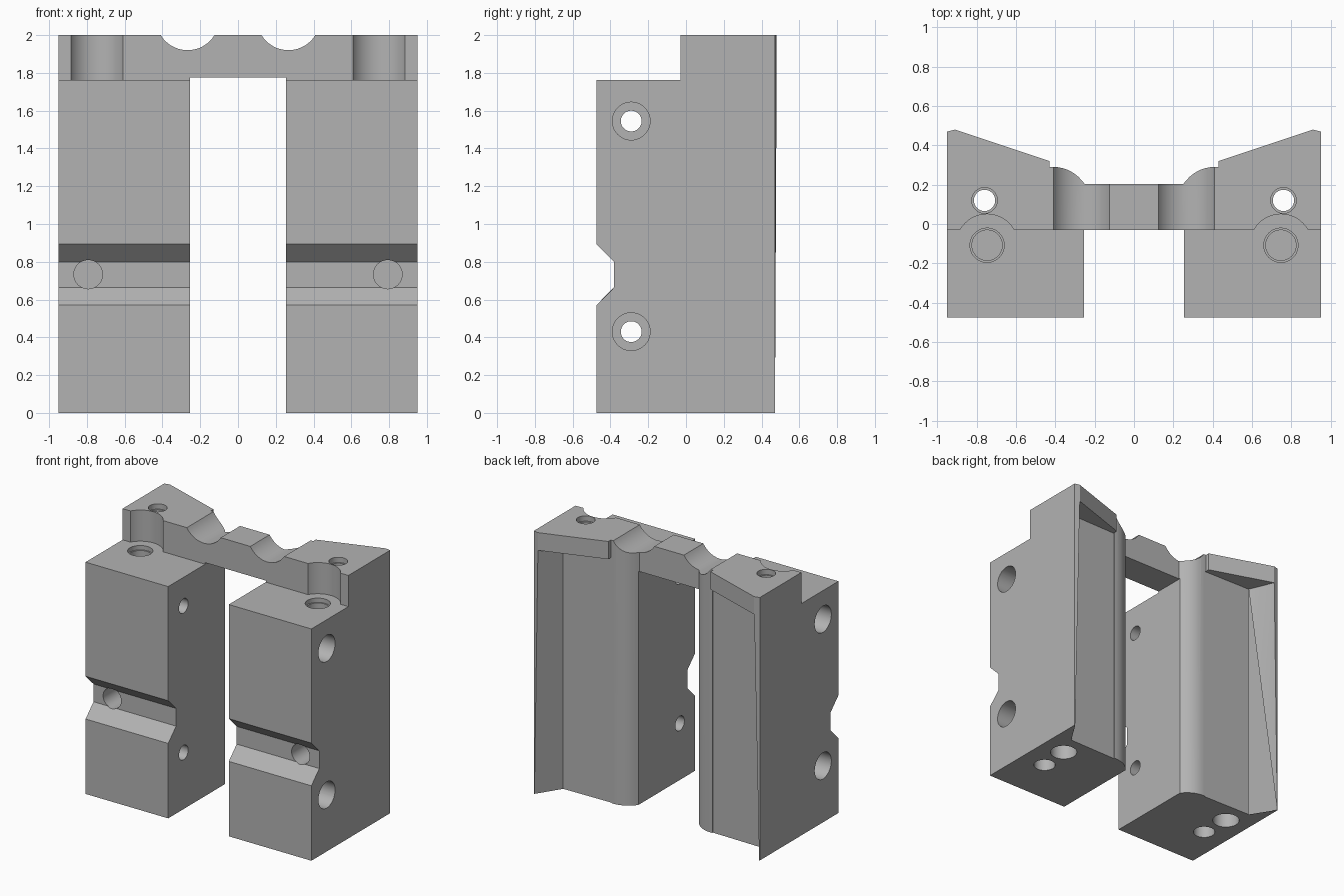
import bpy, bmesh, math
from mathutils import Matrix

old = bpy.data.objects.get("Cube")
if old:
    bpy.data.objects.remove(old, do_unlink=True)

grey = bpy.data.materials.new("machined grey")
grey.use_nodes = True
grey.diffuse_color = (0.45, 0.45, 0.45, 1)
grey.node_tree.nodes["Principled BSDF"].inputs["Base Color"].default_value = (0.45, 0.45, 0.45, 1)


def finish(bm, name):
    bmesh.ops.recalc_face_normals(bm, faces=bm.faces)
    mesh = bpy.data.meshes.new(name)
    bm.to_mesh(mesh)
    bm.free()
    mesh.materials.append(grey)
    ob = bpy.data.objects.new(name, mesh)
    bpy.context.collection.objects.link(ob)
    return ob


def loft(name, low, high, z0, z1):
    """Solid between two plan outlines with equal point counts."""
    bm = bmesh.new()
    a = [bm.verts.new((x, y, z0)) for x, y in low]
    b = [bm.verts.new((x, y, z1)) for x, y in high]
    bm.faces.new(a)
    bm.faces.new(b)
    for i in range(len(a)):
        j = (i + 1) % len(a)
        bm.faces.new((a[i], a[j], b[j], b[i]))
    return finish(bm, name)


def box(name, x0, x1, y0, y1, z0, z1):
    plan = [(x0, y0), (x1, y0), (x1, y1), (x0, y1)]
    return loft(name, plan, plan, z0, z1)


def rod(name, axis, centre, radius, length):
    bm = bmesh.new()
    bmesh.ops.create_cone(bm, cap_ends=True, segments=48, radius1=radius, radius2=radius, depth=length)
    turn = {"X": Matrix.Rotation(math.pi / 2, 4, "Y"),
            "Y": Matrix.Rotation(math.pi / 2, 4, "X"), "Z": Matrix()}[axis]
    bmesh.ops.transform(bm, matrix=Matrix.Translation(centre) @ turn, verts=bm.verts)
    return finish(bm, name)


def cut(cutter):
    mod = body.modifiers.new("cut", "BOOLEAN")
    mod.operation = "DIFFERENCE"
    mod.solver = "EXACT"
    mod.object = cutter
    bpy.context.view_layer.update()
    bpy.ops.object.modifier_apply(modifier=mod.name)
    bpy.data.objects.remove(cutter, do_unlink=True)


# Block with swept-back wings and rounded inner shoulders
half = [(0.95, -0.475), (0.95, 0.47), (0.91, 0.48), (0.43, 0.32), (0.43, 0.29)]
for i in range(9):
    t = math.radians(90 - 7 * i)
    half.append((0.41 - 0.19 * math.cos(t), 0.095 + 0.195 * math.sin(t)))
half[-1] = (0.25, 0.203)
outline = half + [(-x, y) for x, y in reversed(half)]
body = loft("twin_leg_bracket", outline, outline, 0, 2)
bpy.context.view_layer.objects.active = body
body.select_set(True)

# Gap between the legs, front step and V-sided front groove
cut(box("leg_gap", -0.255, 0.255, -1, 1, -1, 1.775))
cut(box("front_step", -2, 2, -1, -0.03, 1.763, 3))
groove = loft("front_groove", [(-0.475, 0.57), (-0.38, 0.665), (-0.38, 0.80), (-0.475, 0.895), (-0.6, 0.895), (-0.6, 0.57)],
              [(-0.475, 0.57), (-0.38, 0.665), (-0.38, 0.80), (-0.475, 0.895), (-0.6, 0.895), (-0.6, 0.57)], -2, 2)
for v in groove.data.vertices:
    y, z, x = v.co
    v.co = (x, y, z)
cut(groove)

for s in (-1, 1):
    # Tapered pocket in the back of each leg, open at the bottom
    low = [(0.946, 0.471), (0.83, 0.29), (0.425, 0.283), (0.425, 0.7), (0.946, 0.7)]
    high = [(0.91, 0.479), (0.83, 0.29), (0.425, 0.283), (0.425, 0.7), (0.91, 0.7)]
    cut(loft("back_pocket", [(s * x, y) for x, y in low], [(s * x, y) for x, y in high], -0.02, 1.865))

    # Round scoops across the bridge
    cut(rod("bridge_scoop", "Y", (s * 0.267, 0, 2.087), 0.167, 3))

    # Front vertical holes with a clearance recess in the upper wall
    cut(rod("wall_recess", "Z", (s * 0.747, -0.108, 2.263), 0.158, 1))
    cut(rod("top_bore_lip", "Z", (s * 0.747, -0.108, 1.8), 0.087, 0.14))
    cut(rod("top_bore", "Z", (s * 0.747, -0.108, 1.6), 0.077, 0.9))
    cut(rod("bottom_bore", "Z", (s * 0.747, -0.108, 0), 0.077, 0.9))

    # Rear vertical through holes
    cut(rod("rear_through_hole", "Z", (s * 0.76, 0.12, 1), 0.054, 3))
    cut(rod("rear_hole_lip", "Z", (s * 0.76, 0.12, 2), 0.065, 0.08))
    cut(rod("rear_counterbore", "Z", (s * 0.76, 0.12, 0), 0.095, 0.8))

    # Side screw holes with counterbores
    for z in (0.43, 1.545):
        cut(rod("side_hole", "X", (s * 0.6, -0.29, z), 0.055, 1))
        cut(rod("side_counterbore", "X", (s * 0.95, -0.29, z), 0.1, 0.7))

    # Hole in the front groove
    cut(rod("groove_hole", "Y", (s * 0.793, -0.35, 0.733), 0.076, 0.48))

bpy.ops.object.shade_smooth_by_angle(angle=math.radians(25))
